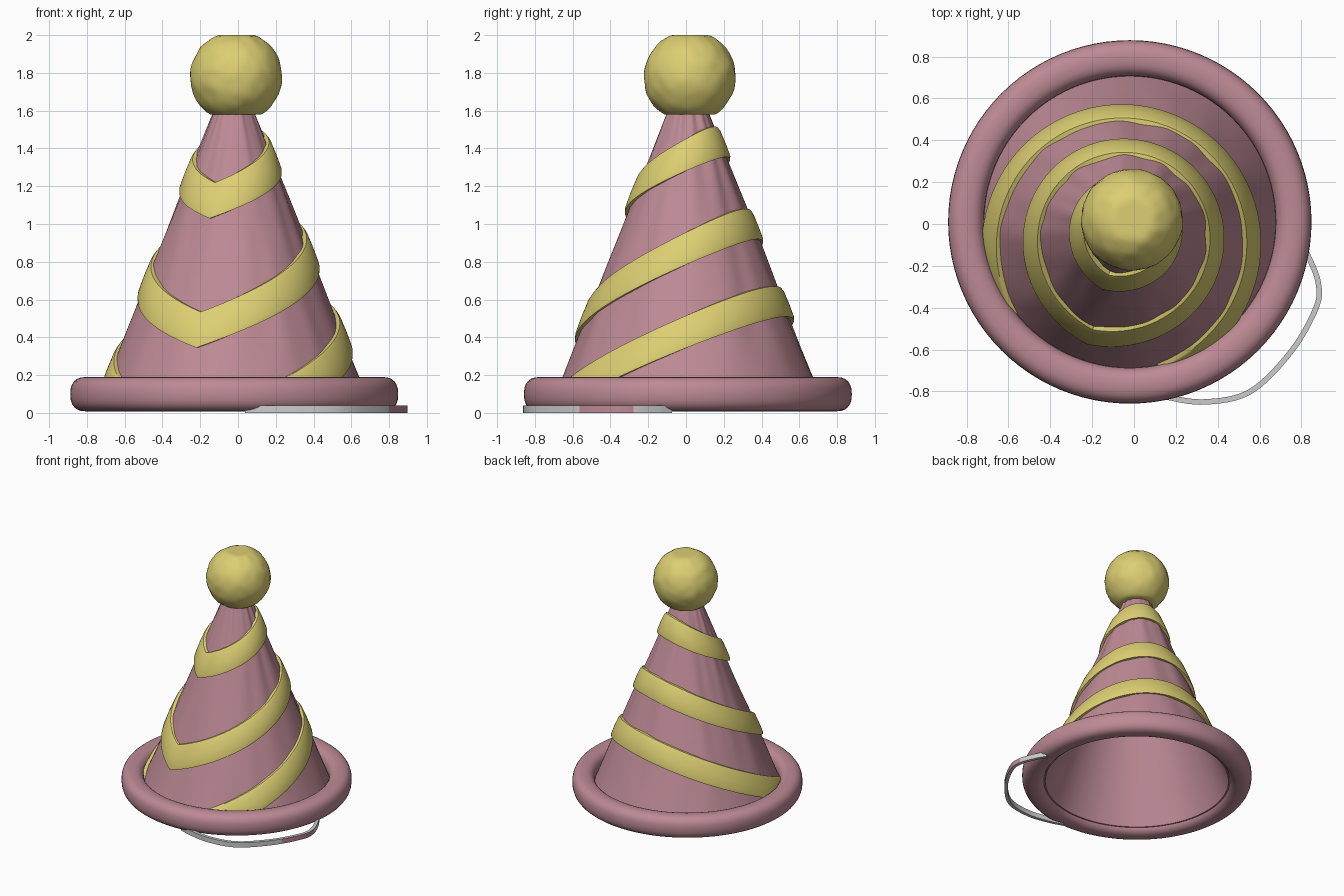
import bpy, bmesh, math
from mathutils import Vector, noise

if "Cube" in bpy.data.objects:
    bpy.data.objects.remove(bpy.data.objects["Cube"])

CX, CY = -0.02, 0.01          # common axis of hat


def material(name, rgb):
    m = bpy.data.materials.new(name)
    m.diffuse_color = (*rgb, 1)
    m.use_nodes = True
    m.node_tree.nodes["Principled BSDF"].inputs["Base Color"].default_value = m.diffuse_color
    return m


PINK = material("dusty_pink", (0.51, 0.255, 0.30))
YELLOW = material("soft_yellow", (0.72, 0.62, 0.17))
GREY = material("light_grey", (0.60, 0.60, 0.60))


def make(name, rings, mats, closed_section=True, closed_path=True, angle=40):
    """Skin a list of cross-section rings into one mesh object."""
    bm = bmesh.new()
    rows = [[bm.verts.new(p) for p in r] for r in rings]
    n, k = len(rows), len(rows[0])
    for i in range(n if closed_path else n - 1):
        a, b = rows[i], rows[(i + 1) % n]
        for j in range(k if closed_section else k - 1):
            j2 = (j + 1) % k
            bm.faces.new((a[j], b[j], b[j2], a[j2]))
    if closed_section and not closed_path:
        bm.faces.new(rows[0])
        bm.faces.new(rows[-1][::-1])
    bmesh.ops.remove_doubles(bm, verts=bm.verts, dist=1e-5)
    bmesh.ops.recalc_face_normals(bm, faces=bm.faces)
    me = bpy.data.meshes.new(name)
    bm.to_mesh(me)
    bm.free()
    ob = bpy.data.objects.new(name, me)
    bpy.context.collection.objects.link(ob)
    for m in mats:
        me.materials.append(m)
    bpy.ops.object.select_all(action='DESELECT')
    ob.select_set(True)
    bpy.context.view_layer.objects.active = ob
    bpy.ops.object.shade_smooth_by_angle(angle=math.radians(angle))
    return ob


def polar(r, t, z):
    return Vector((CX + r * math.cos(t), CY + r * math.sin(t), z))


def cone_r(z):
    return 0.663 - 0.396 * (z - 0.19)


def cloth_r(z, t):
    # faint vertical folds in the cloth
    f = noise.noise(Vector((4 * math.cos(t), 4 * math.sin(t), 1.5 * z)))
    return cone_r(z) + 0.012 * f * min(1, max(0, (z - 0.1) * 4))


# hollow cloth cone: outer wall up, inner wall down
N = 128
outer = [0.05 + 1.6 * i / 40 for i in range(41)]
inner = [1.55 - 1.5 * i / 20 for i in range(21)]
rings = []
for s in range(N):
    t = 2 * math.pi * s / N
    rings.append([polar(cloth_r(z, t), t, z) for z in outer]
                 + [polar(max(0.02, cone_r(z) - 0.025), t, z) for z in inner])
make("hat_cone", rings, [PINK])

# rolled brim with a softened square section
rings = []
for s in range(96):
    t = 2 * math.pi * s / 96
    sec = []
    for j in range(24):
        a = 2 * math.pi * j / 24
        c, q = math.cos(a), math.sin(a)
        c = math.copysign(abs(c) ** 0.8, c)
        q = math.copysign(abs(q) ** 0.8, q)
        sec.append(polar(0.782 + 0.086 * c, t, 0.099 + 0.091 * q))
    rings.append(sec)
make("brim", rings, [PINK], angle=60)


# raised stripes: each sweeps up from a pointed V near the front to the back
def stripe(name, low, rise, tip):
    n, rings = 128, []
    for s in range(-n // 2, n // 2 + 1):
        u = abs(s) / (n / 2)
        h = low + rise * (0.75 * math.sin(math.pi * u / 2)
                          + 0.25 * (1 - math.cos(math.pi * u)) / 2)
        half = 0.095 - 0.015 * u
        t = math.radians(tip) + 2 * math.pi * s / n
        lo, hi = max(h - half, 0.1), h + half
        if hi <= 0.105:
            continue
        section = [(lo, -0.015), (lo, 0.018), (lo + 0.1 * (hi - lo), 0.025),
                   ((lo + hi) / 2, 0.027), (hi - 0.1 * (hi - lo), 0.025),
                   (hi, 0.018), (hi, -0.015)]
        rings.append((s, [polar(cone_r(z) + d, t, z) for z, d in section]))
    if len(rings) == n + 1:
        make(name, [r for s, r in rings[:-1]], [YELLOW])
    else:                      # open stripe whose ends run under the brim
        right = [r for s, r in rings if s > 0]
        left = [r for s, r in rings if s < 0]
        make(name, right + left[1:], [YELLOW], closed_path=False)


stripe("upper_stripe", 1.125, 0.31, -112)
stripe("middle_stripe", 0.44, 0.56, -109)
stripe("lower_stripe", -0.13, 0.72, -110)

# pompom: slightly lumpy ball, flattened at top and bottom
rings = []
for i in range(33):
    p = math.pi * i / 32
    ring = []
    for s in range(64):
        t = 2 * math.pi * s / 64
        d = Vector((math.sin(p) * math.cos(t), math.sin(p) * math.sin(t), math.cos(p)))
        v = d * (0.243 + 0.006 * noise.noise(d * 4))
        ring.append((v.x - 0.01, v.y + 0.02, min(2.0, max(1.58, 1.78 + v.z))))
    rings.append(ring)
make("pompom", rings, [YELLOW], closed_path=False)

# chin strap: flat band looping out from under the brim
path = [(0.04, -0.79), (0.15, -0.825), (0.34, -0.85), (0.556, -0.80), (0.75, -0.61),
        (0.87, -0.40), (0.88, -0.28), (0.835, -0.16), (0.79, -0.08)]
pts = [Vector((*p, 0)) for p in path]
pts = [pts[0] * 2 - pts[1]] + pts + [pts[-1] * 2 - pts[-2]]
smooth = []
for i in range(1, len(pts) - 2):
    a, b, c, d = pts[i - 1:i + 3]
    for j in range(8):
        u = j / 8
        smooth.append(0.5 * (2 * b + (c - a) * u + (2 * a - 5 * b + 4 * c - d) * u * u
                             + (3 * b - a - 3 * c + d) * u ** 3))
smooth.append(pts[-2])
rings = []
for i, p in enumerate(smooth):
    tan = (smooth[min(i + 1, len(smooth) - 1)] - smooth[max(i - 1, 0)]).normalized()
    nrm = Vector((tan.y, -tan.x, 0)) * 0.013
    rings.append([p + nrm * sd + Vector((0, 0, z))
                  for sd, z in ((-1, 0), (1, 0), (1, 0.04), (-1, 0.04))])
strap = make("chin_strap", rings, [GREY, PINK], closed_path=False)
# pink patch on the outward side of the strap
for f in strap.data.polygons:
    if -0.55 < f.center.y < -0.28 and f.normal.x > 0.5:
        f.material_index = 1
